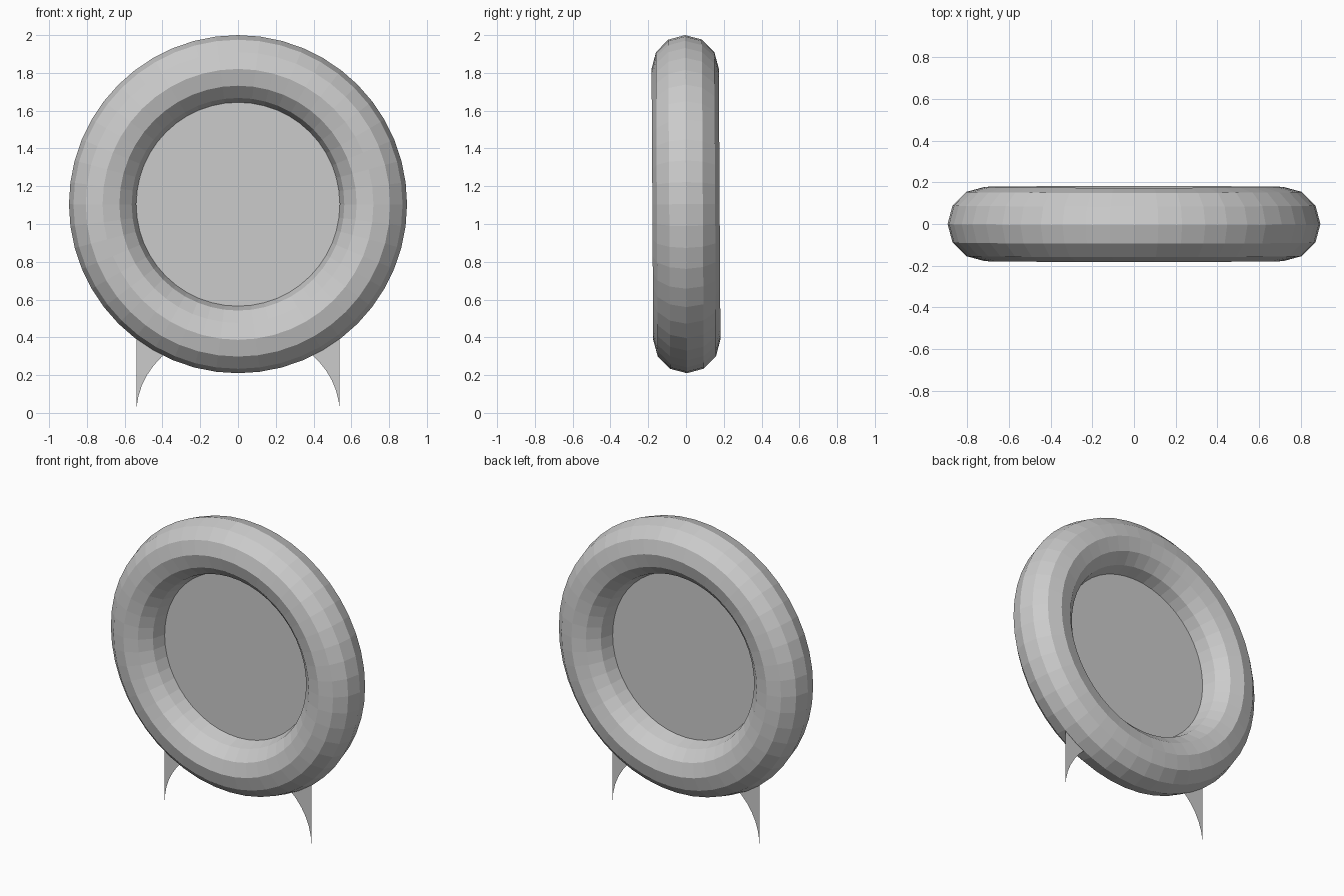
import bpy
import bmesh
from math import sin, cos, pi

cube = bpy.data.objects.get("Cube")
if cube:
    bpy.data.objects.remove(cube, do_unlink=True)

CENTRE_Z = 1.105
RING_R, TUBE_R = 0.717, 0.178
HALF_W = 0.538
ARCH_H = 0.45

# Single grey material
grey = bpy.data.materials.new("plain grey")
grey.use_nodes = True
colour = (0.6, 0.6, 0.6, 1)
grey.diffuse_color = colour
grey.node_tree.nodes["Principled BSDF"].inputs["Base Color"].default_value = colour

# Faceted upright ring, leaning very slightly
bpy.ops.mesh.primitive_torus_add(
    major_radius=RING_R, minor_radius=TUBE_R,
    major_segments=48, minor_segments=12,
    location=(0, 0, CENTRE_Z), rotation=(pi / 2 + 0.006, 0, 0))
ring = bpy.context.object
ring.name = "ring"
ring.data.materials.append(grey)
bpy.ops.object.shade_flat()

# Thin panel: round top filling the ring, arched cut-out leaving two pointed feet
steps = 48
angles = [pi * i / steps for i in range(steps + 1)]
top = [(HALF_W * cos(a), CENTRE_Z + (HALF_W + 0.006) * sin(a)) for a in angles]
arch = [(-HALF_W * cos(a), ARCH_H * sin(a)) for a in angles]

bm = bmesh.new()
outline = [bm.verts.new((x, 0, z)) for x, z in top + arch]
bm.faces.new(outline)
bmesh.ops.triangulate(bm, faces=bm.faces[:])
mesh = bpy.data.meshes.new("panel_with_feet")
bm.to_mesh(mesh)
bm.free()
mesh.materials.append(grey)
panel = bpy.data.objects.new("panel_with_feet", mesh)
bpy.context.collection.objects.link(panel)
